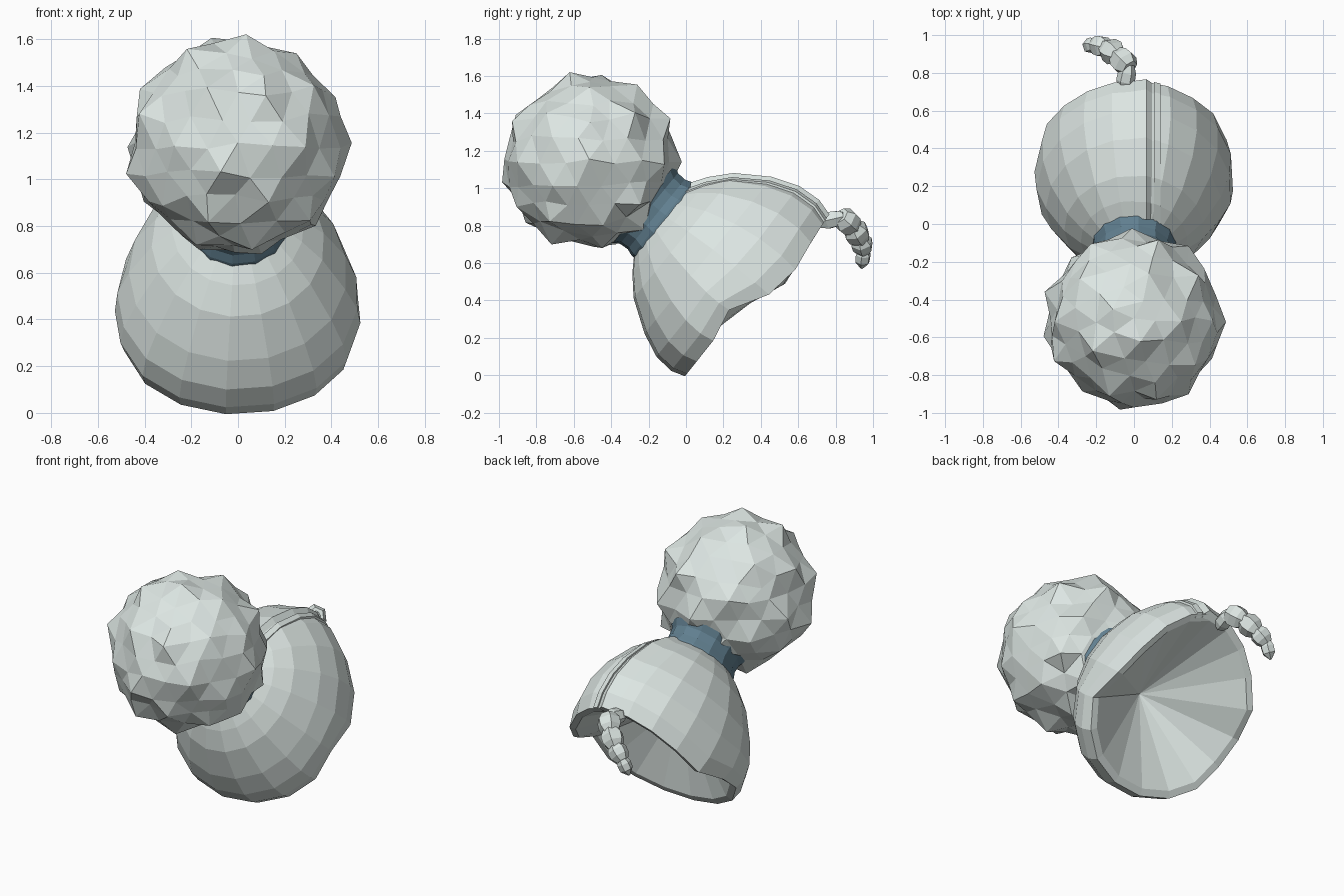
import bpy, bmesh, math, random
from mathutils import Vector, Matrix

cube = bpy.data.objects.get("Cube")
if cube:
    bpy.data.objects.remove(cube)
random.seed(5)


def material(name, color):
    m = bpy.data.materials.new(name)
    m.diffuse_color = color
    m.use_nodes = True
    m.node_tree.nodes["Principled BSDF"].inputs["Base Color"].default_value = color
    return m


PALE = material("pale grey", (0.72, 0.79, 0.765, 1))
BLUE = material("slate blue", (0.12, 0.215, 0.28, 1))

# Tilted frame: p runs up the slope, h runs from the bell towards the head
CENTRE = Vector((0, 0.22, 0.55))
AXIS = Vector((0, -0.774, 0.633)).normalized()
SLOPE = Vector((0, 0.633, 0.774)).normalized()


def tilted(x, p, h):
    return CENTRE + Vector((x, 0, 0)) + SLOPE * p + AXIS * h


def finish(name, bm, mat):
    bmesh.ops.recalc_face_normals(bm, faces=bm.faces)
    mesh = bpy.data.meshes.new(name)
    bm.to_mesh(mesh)
    bm.free()
    mesh.materials.append(mat)
    obj = bpy.data.objects.new(name, mesh)
    bpy.context.collection.objects.link(obj)
    return obj


def loft(bm, rings):
    """Bridge successive closed rings of points with quads."""
    rows = [[bm.verts.new(c) for c in ring] for ring in rings]
    n = len(rows[0])
    for a, b in zip(rows, rows[1:]):
        for i in range(n):
            j = (i + 1) % n
            bm.faces.new((a[i], a[j], b[j], b[i]))
    return rows


def capped_loft(name, rings, mat):
    bm = bmesh.new()
    rows = loft(bm, rings)
    bm.faces.new(rows[0])
    bm.faces.new(rows[-1])
    return finish(name, bm, mat)


# Wavy shape of the rim, from its low end (-1) to its high end (1)
RIM = [(-1, -0.4), (-0.55, -0.45), (-0.27, -1.05), (0, 0.4),
       (0.3, 1.15), (0.6, 0.7), (1, 0.3)]


def bend(s):
    for (s0, b0), (s1, b1) in zip(RIM, RIM[1:]):
        if s <= s1:
            return b0 + (b1 - b0) * (s - s0) / (s1 - s0)
    return RIM[-1][1]


def half_width(r, h, s):
    """The bell is broader at its low end; the neck is an even oval."""
    return 0.87 * r * (1 - 0.27 * max(0, 0.44 - h) * s)


def oval(r, h, wave=0.0, n=18):
    ring = []
    for i in range(n):
        a = 2 * math.pi * (i + 0.25) / n
        s = math.sin(a)
        ring.append(tilted(half_width(r, h, s) * math.cos(a), r * s,
                           h - wave * bend(s)))
    return ring


# Bell-shaped body with a wavy rim and a hollow underside: radius, height, wave
PROFILE = [(0.25, 0.44, 0), (0.325, 0.39, 0), (0.425, 0.30, 0), (0.535, 0.135, 0),
           (0.59, 0.0, 0.02), (0.60, -0.12, 0.05), (0.575, -0.205, 0.07)]
bm = bmesh.new()
rows = loft(bm, [oval(*ring) for ring in PROFILE] + [oval(0.53, -0.20, 0.07)])
bm.faces.new(rows[0])
apex = bm.verts.new(tilted(0, -0.04, 0.19))
for i, v in enumerate(rows[-1]):
    bm.faces.new((v, rows[-1][(i + 1) % len(rows[-1])], apex))
finish("body", bm, PALE)


# Overlapping seam: a flap that rises to a step, then a low strip beside it
def on_shell(r, h, wave, x, lift):
    p = r * math.sqrt(1 - (x / half_width(r, h, 1)) ** 2)
    out = Vector((0, p, max(h, 0) * 0.9)).normalized() * lift
    return tilted(x, p + out.y, h + out.z - wave * bend(p / r))


for name, section in (
        ("seam_flap", ((-0.07, -0.03), (-0.07, -0.012), (0.065, 0.018),
                       (0.095, -0.006), (0.095, -0.03))),
        ("seam_strip", ((0.105, -0.03), (0.105, 0.005), (0.14, 0.005),
                        (0.14, -0.03)))):
    capped_loft(name, [[on_shell(*ring, x, lift) for x, lift in section]
                       for ring in PROFILE], PALE)

# Collar
capped_loft("collar", [oval(r, h, n=14) for r, h in
                       ((0.258, 0.42), (0.256, 0.45), (0.242, 0.49),
                        (0.246, 0.54), (0.27, 0.58))], BLUE)

# Lumpy head: scattered peaks, each ringed by lower points
bm = bmesh.new()
bmesh.ops.create_icosphere(bm, subdivisions=3, radius=1)
order = list(bm.verts)
random.shuffle(order)
peaks = set()
for v in order:
    if not any(e.other_vert(v) in peaks for e in v.link_edges):
        peaks.add(v)
for v in order:
    jitter = Vector([random.uniform(-0.016, 0.016) for _ in range(3)])
    v.co = v.co * (0.484 if v in peaks else 0.446) + jitter
bmesh.ops.translate(bm, verts=bm.verts, vec=(0, -0.51, 1.143))
finish("head", bm, PALE)

# Knotted tail: a chain of tapering beads
PATH = [Vector(c) for c in ((-0.05, 0.73, 0.82), (-0.03, 0.835, 0.845),
                            (-0.09, 0.895, 0.79), (-0.15, 0.935, 0.725),
                            (-0.21, 0.95, 0.665), (-0.25, 0.94, 0.58))]
WIDTHS = [0.05, 0.072, 0.07, 0.06, 0.042]
for k, width in enumerate(WIDTHS):
    start, end = PATH[k], PATH[k + 1]
    along = end - start
    turn = along.to_track_quat('Z', 'Y').to_matrix() @ Matrix.Rotation(k * 0.5, 3, 'Z')
    last = k == len(WIDTHS) - 1
    rings = []
    for t, f in ((-0.15, 0.65), (0.25, 1.0), (0.7, 0.95), (1.1, 0.15 if last else 0.6)):
        rings.append([start + along * t + turn @ Vector(
            (width * f * math.cos(i * math.pi / 3),
             width * f * math.sin(i * math.pi / 3), 0)) for i in range(6)])
    capped_loft(f"tail_bead_{k + 1}", rings, PALE)
